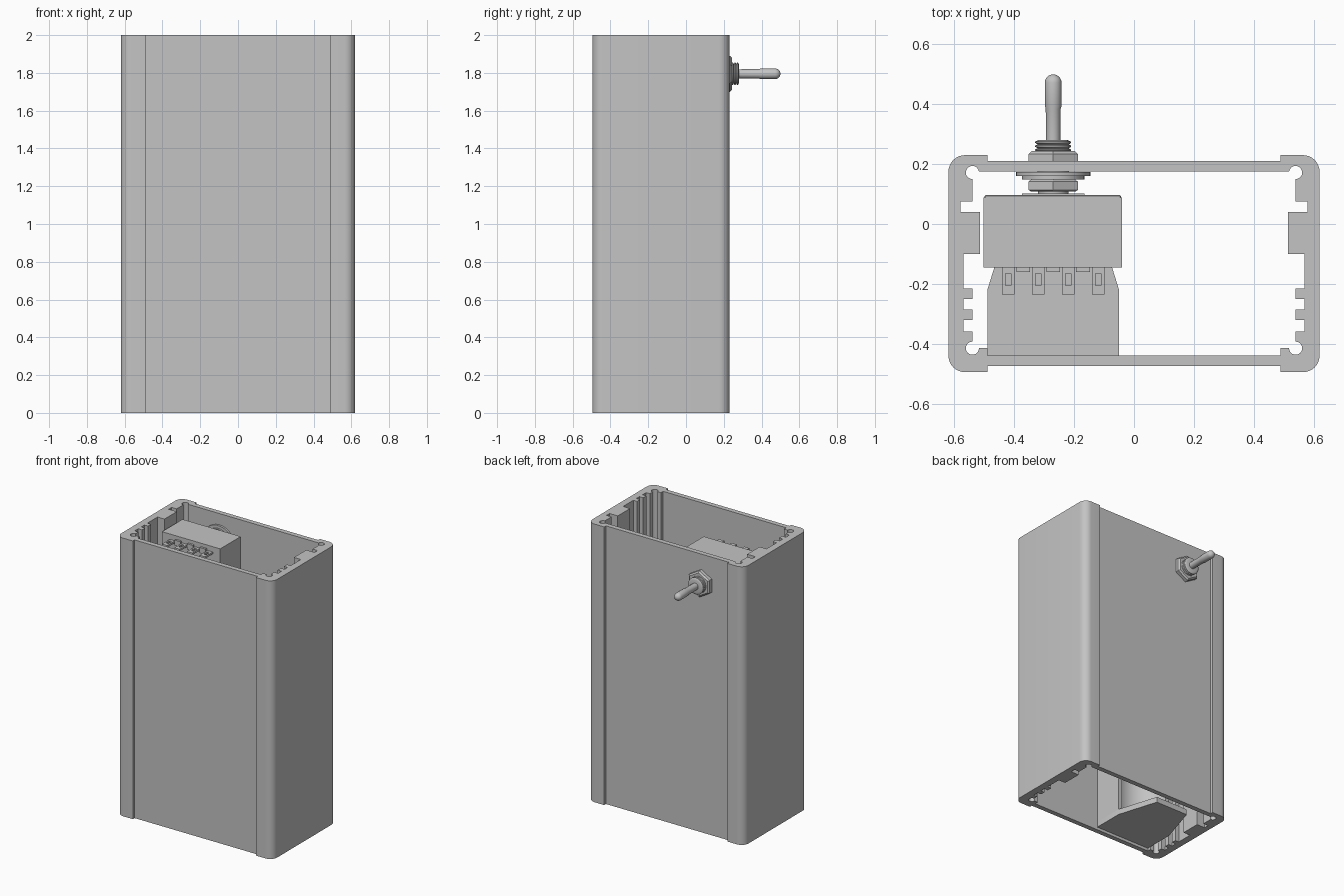
import bpy, bmesh, math
from mathutils import Matrix, Vector

cube = bpy.data.objects.get("Cube")
if cube:
    bpy.data.objects.remove(cube, do_unlink=True)

grey = bpy.data.materials.new("plain_grey")
grey.use_nodes = True
GREY = (0.55, 0.55, 0.55, 1)
grey.diffuse_color = GREY
grey.node_tree.nodes["Principled BSDF"].inputs["Base Color"].default_value = GREY

CX, CZ = -0.27, 1.795      # switch axis
HEIGHT = 2.0


def finish(bm, name, smooth=True):
    bmesh.ops.recalc_face_normals(bm, faces=bm.faces)
    mesh = bpy.data.meshes.new(name)
    bm.to_mesh(mesh)
    bm.free()
    mesh.materials.append(grey)
    ob = bpy.data.objects.new(name, mesh)
    bpy.context.collection.objects.link(ob)
    if smooth:
        bpy.ops.object.select_all(action='DESELECT')
        ob.select_set(True)
        bpy.context.view_layer.objects.active = ob
        bpy.ops.object.shade_smooth_by_angle(angle=math.radians(32))
    return ob


def prism(name, outline, z0, z1):
    bm = bmesh.new()
    face = bm.faces.new([bm.verts.new((x, y, z0)) for x, y in outline])
    ext = bmesh.ops.extrude_face_region(bm, geom=[face])
    top = [v for v in ext["geom"] if isinstance(v, bmesh.types.BMVert)]
    bmesh.ops.translate(bm, verts=top, vec=(0, 0, z1 - z0))
    return finish(bm, name)


def box(name, x0, x1, y0, y1, z0, z1, bevel=0):
    bm = bmesh.new()
    mid = Vector(((x0 + x1) / 2, (y0 + y1) / 2, (z0 + z1) / 2))
    size = Matrix.Diagonal((x1 - x0, y1 - y0, z1 - z0, 1))
    bmesh.ops.create_cube(bm, size=1, matrix=Matrix.Translation(mid) @ size)
    if bevel:
        bmesh.ops.bevel(bm, geom=bm.edges[:], offset=bevel, segments=1, affect='EDGES')
    return finish(bm, name, False)


def lathe(name, profile, sides=32):
    """Turn (radius, y) points around the switch axis."""
    bm = bmesh.new()
    rings = []
    for r, y in profile:
        turn = [2 * math.pi * i / sides for i in range(sides)]
        rings.append([bm.verts.new((CX + r * math.sin(a), y, CZ + r * math.cos(a)))
                      for a in turn])
    for a, b in zip(rings, rings[1:]):
        for i in range(sides):
            j = (i + 1) % sides
            bm.faces.new((a[i], a[j], b[j], b[i]))
    bm.faces.new(rings[0])
    bm.faces.new(rings[-1])
    return finish(bm, name, sides > 6)


def arc(cx, cy, r, a0, a1, n):
    steps = [math.radians(a0 + (a1 - a0) * i / n) for i in range(n + 1)]
    return [(cx + r * math.cos(a), cy + r * math.sin(a)) for a in steps]


def mirrored(half):
    return half + [(-x, y) for x, y in reversed(half)]


# Extruded case: outer and inner outlines, one side each, back to front
outer = [(-0.49, 0.21), (-0.49, 0.23)]
outer += arc(-0.565, 0.175, 0.055, 90, 180, 8)
outer += arc(-0.565, -0.44, 0.055, 180, 270, 8)
outer += [(-0.49, -0.495), (-0.49, -0.475)]

inner = [(-0.518, 0.175)] + arc(-0.54, 0.172, 0.022, 20, 270, 14)
inner += [(-0.54, 0.075), (-0.58, 0.075), (-0.58, 0.04), (-0.515, 0.04), (-0.515, -0.10)]
inner += [(-0.57, -0.10)]
for y in (-0.215, -0.285, -0.36):        # card guide ribs
    inner += [(-0.57, y), (-0.54, y)]
    if y > -0.36:
        inner += [(-0.54, y - 0.035), (-0.57, y - 0.035)]
inner += arc(-0.54, -0.415, 0.022, 90, 360, 14)
inner += [(-0.49, -0.415), (-0.49, -0.44)]

bm = bmesh.new()
edges = []
for loop in (mirrored(outer), mirrored(inner)):
    vs = [bm.verts.new((x, y, 0)) for x, y in loop]
    edges += [bm.edges.new((vs[i], vs[i - 1])) for i in range(len(vs))]
bmesh.ops.triangle_fill(bm, use_beauty=True, edges=edges)
ext = bmesh.ops.extrude_face_region(bm, geom=bm.faces[:])
bmesh.ops.translate(bm, vec=(0, 0, HEIGHT),
                    verts=[v for v in ext["geom"] if isinstance(v, bmesh.types.BMVert)])
finish(bm, "case")

# Battery holder against the front wall: grooved cradle and tapered end plates
HX0, HX1, HZ0, HZ1 = -0.49, -0.05, 0.02, 1.45
cradle = [(HX0, -0.22), (HX0, -0.44), (HX1, -0.44), (HX1, -0.22)]
cradle += arc(CX, -0.22, 0.19, 0, -180, 24)
prism("holder_cradle", cradle, HZ0 + 0.04, HZ1 - 0.04)
plate = [(HX0, -0.44), (HX1, -0.44), (HX1, -0.22), (-0.14, 0.07), (-0.40, 0.07), (HX0, -0.22)]
prism("holder_lower_end", plate, HZ0, HZ0 + 0.04)
prism("holder_upper_end", plate, HZ1 - 0.04, HZ1)

# Toggle switch body
box("switch_body", -0.503, -0.04, -0.145, 0.088, 1.66, 1.93)
box("switch_cover", -0.50, -0.043, 0.085, 0.097, 1.663, 1.927, 0.004)
box("switch_collar_plate", CX - 0.105, CX + 0.105, 0.095, 0.102, 1.70, 1.89)

# Threaded bushing, nuts and washers
thread = [(0.05, 0.09), (0.055, 0.225)]
for i in range(4):
    y = 0.232 + i * 0.013
    thread += [(0.06, y), (0.06, y + 0.004), (0.052, y + 0.008)]
lathe("threaded_bushing", thread + [(0.045, 0.281)])
lathe("inner_nut", [(0.085, 0.108), (0.095, 0.114), (0.095, 0.142), (0.085, 0.148)], 6)
lathe("lock_washer", [(0.105, 0.148), (0.105, 0.16)])
lathe("flat_washer", [(0.125, 0.16), (0.125, 0.174)])
lathe("outer_nut", [(0.095, 0.208), (0.095, 0.234), (0.083, 0.244)], 6)

# Lever with a rounded tip
tip = [(0.028 * math.cos(a), 0.472 + 0.028 * math.sin(a))
       for a in (math.radians(d) for d in range(0, 90, 15))]
lathe("toggle_lever", [(0.024, 0.26), (0.025, 0.385), (0.028, 0.395)] + tip + [(0.001, 0.5)], 24)

# Solder lugs: three rows of four, each with a slot
for row in (-0.09, 0, 0.09):
    z = CZ + row
    for col in range(4):
        x = -0.42 + col * 0.1
        for side in (-1, 1):
            box("lug_side", x + side * 0.015 - 0.006, x + side * 0.015 + 0.006,
                -0.235, -0.145, z - 0.007, z + 0.007)
        box("lug_end", x - 0.01, x + 0.01, -0.235, -0.205, z - 0.007, z + 0.007)
        box("lug_root", x - 0.01, x + 0.01, -0.165, -0.145, z - 0.007, z + 0.007)
    for col in range(5):
        x = -0.47 + col * 0.1
        if 0 < col < 4:
            box("lug_divider", x - 0.023, x + 0.023, -0.16, -0.145, z - 0.02, z + 0.02)
